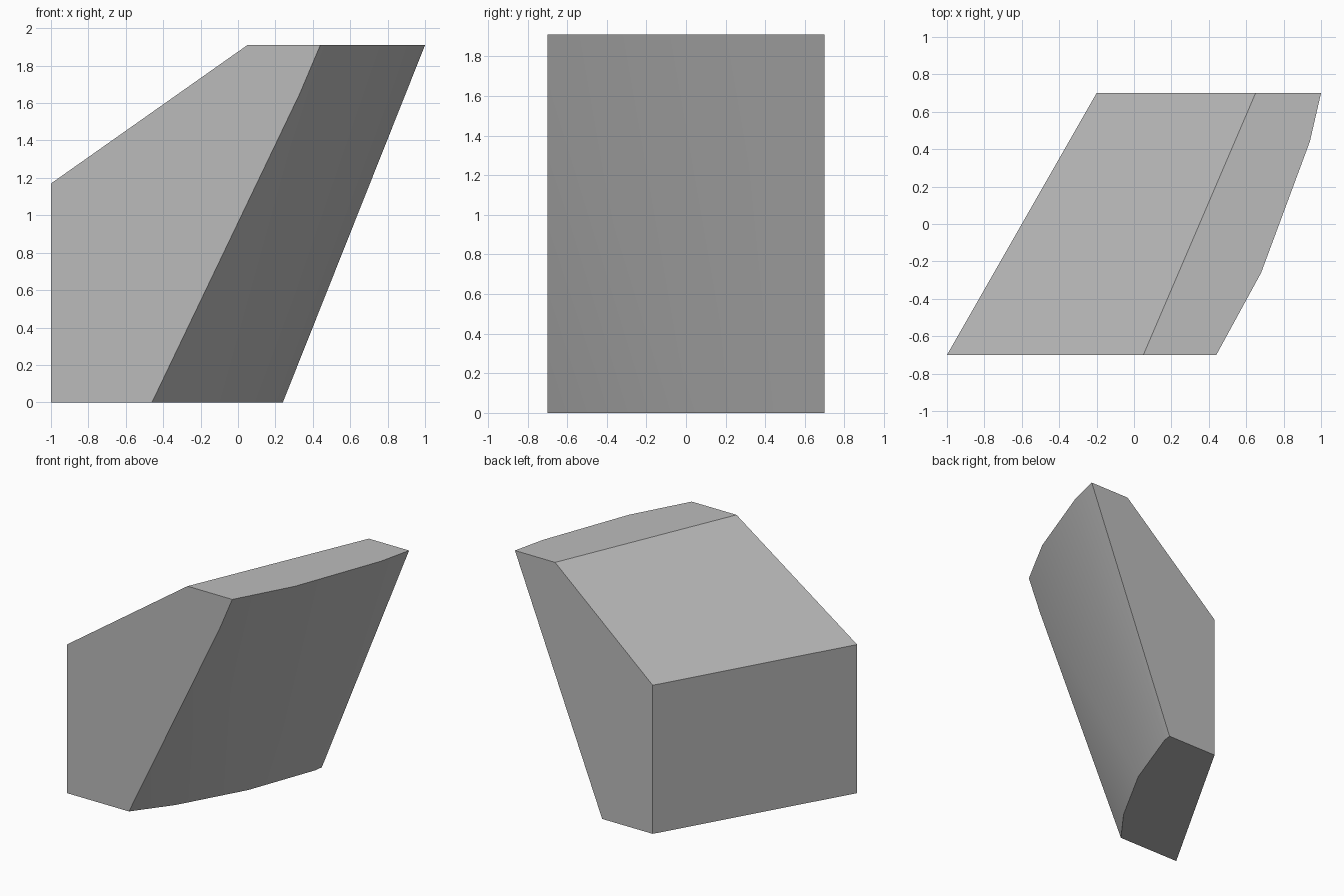
import bpy
import bmesh

if "Cube" in bpy.data.objects:
    bpy.data.objects.remove(bpy.data.objects["Cube"], do_unlink=True)

HALF = 0.70    # half depth in y
TOP = 1.91     # overall height
SIDE = 1.17    # height of the upright side wall

# Plain grey
grey = bpy.data.materials.new("plain_grey")
grey.use_nodes = True
grey.diffuse_color = (0.5, 0.5, 0.5, 1)
grey.node_tree.nodes["Principled BSDF"].inputs["Base Color"].default_value = grey.diffuse_color

bm = bmesh.new()


def row(points, z):
    return [bm.verts.new((x, y, z)) for x, y in points]


# Upright wall, ridge, and the leaning curved face from front to back
wall_line = [(-1, -HALF), (-0.2, HALF)]
wall_low = row(wall_line, 0)
wall_high = row(wall_line, SIDE)
ridge = row([(0.05, -HALF), (0.65, HALF)], TOP)
low = row([(-0.46, -HALF), (-0.25, -0.42), (0.03, 0.085), (0.23, 0.63), (0.24, HALF)], 0)
high = row([(0.44, -HALF), (0.68, -0.26), (0.94, 0.44), (1, HALF)], TOP)
notch = row([(0.33, -HALF)], 1.65)[0]  # where the first crease meets the front

faces = [
    wall_low + wall_high[::-1],                                   # upright wall
    wall_high + ridge[::-1],                                      # sloping roof
    ridge + high[::-1],                                           # flat top
    wall_low + low[::-1],                                         # base
    [wall_low[0], low[0], notch, high[0], ridge[0], wall_high[0]],  # front
    [wall_low[1], low[-1], high[-1], ridge[1], wall_high[1]],     # back
    [low[0], low[1], notch],                                      # curved face
    [low[1], low[2], high[1], high[0], notch],
]
faces += [[low[i], low[i + 1], high[i], high[i - 1]] for i in (2, 3)]
for f in faces:
    bm.faces.new(f)
bmesh.ops.recalc_face_normals(bm, faces=bm.faces)

mesh = bpy.data.meshes.new("leaning_block")
bm.to_mesh(mesh)
bm.free()
mesh.materials.append(grey)
block = bpy.data.objects.new("leaning_block", mesh)
bpy.context.collection.objects.link(block)

# Smooth the curved face, keep the outer edges sharp
bpy.ops.object.select_all(action="DESELECT")
block.select_set(True)
bpy.context.view_layer.objects.active = block
bpy.ops.object.shade_smooth_by_angle(angle=0.45)
